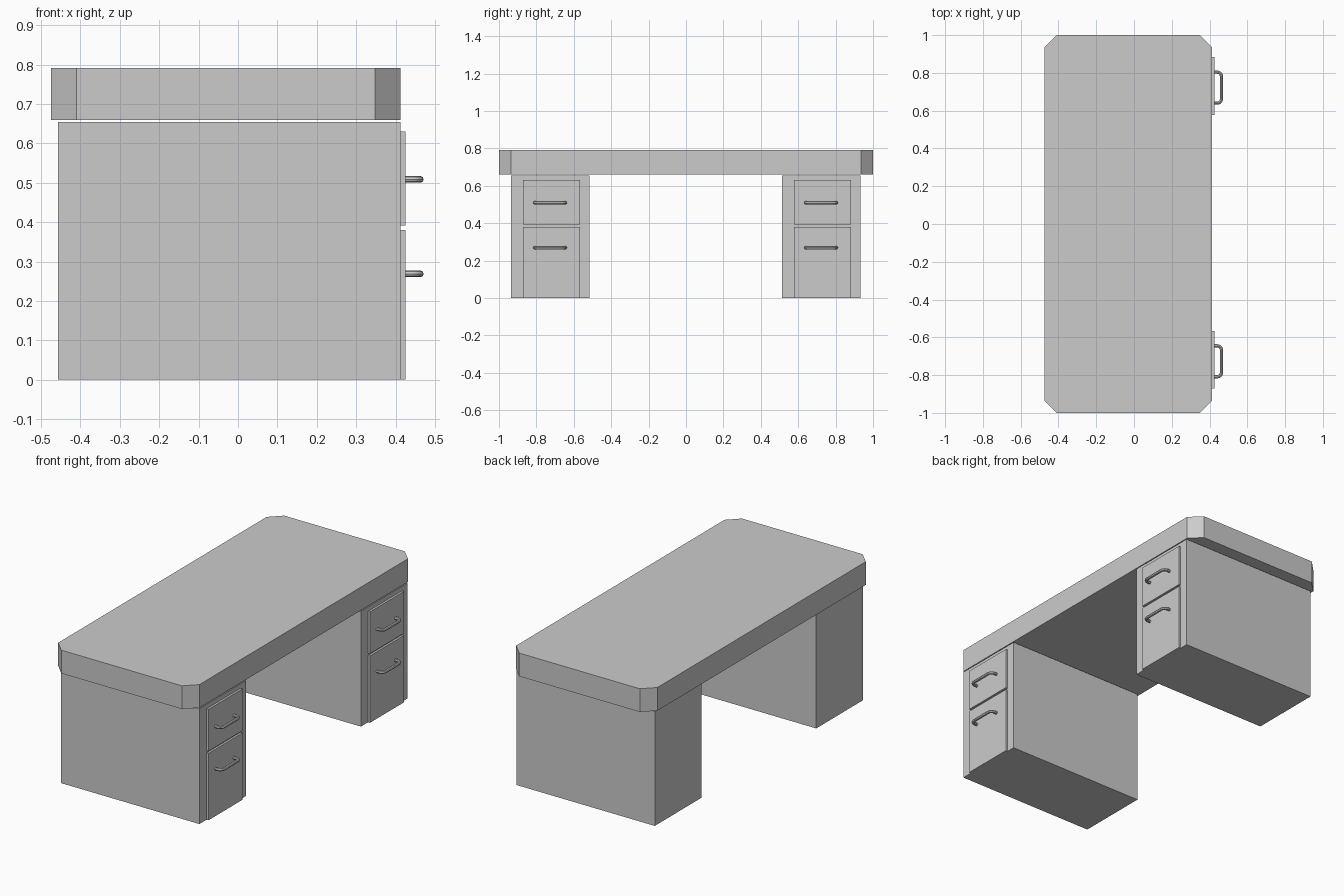
import bpy, bmesh, math

if "Cube" in bpy.data.objects:
    bpy.data.objects.remove(bpy.data.objects["Cube"])


def prism(name, outline, z0, z1):
    """Extrude an xy outline from z0 to z1."""
    bm = bmesh.new()
    face = bm.faces.new([bm.verts.new((x, y, z0)) for x, y in outline])
    top = bmesh.ops.extrude_face_region(bm, geom=[face])["geom"]
    verts = [v for v in top if isinstance(v, bmesh.types.BMVert)]
    bmesh.ops.translate(bm, verts=verts, vec=(0, 0, z1 - z0))
    bmesh.ops.recalc_face_normals(bm, faces=bm.faces)
    mesh = bpy.data.meshes.new(name)
    bm.to_mesh(mesh)
    bm.free()
    ob = bpy.data.objects.new(name, mesh)
    bpy.context.collection.objects.link(ob)
    return ob


def box(name, x0, x1, y0, y1, z0, z1):
    return prism(name, [(x0, y0), (x1, y0), (x1, y1), (x0, y1)], z0, z1)


def handle(name, y, z):
    """Bow handle: a bar swept along a U path with rounded corners."""
    x0, x1, h, r = 0.42, 0.463, 0.082, 0.022
    half = [(x1 - r + r * math.sin(a), h - r + r * math.cos(a))
            for a in (math.radians(22.5 * i) for i in range(5))]
    half = [(x0, h)] + half
    path = half + [(px, -py) for px, py in reversed(half)]
    cu = bpy.data.curves.new(name, "CURVE")
    cu.dimensions = "3D"
    cu.bevel_depth = 0.0085
    cu.bevel_resolution = 2
    cu.use_fill_caps = True
    sp = cu.splines.new("POLY")
    sp.points.add(len(path) - 1)
    for p, (px, py) in zip(sp.points, path):
        p.co = (px, y + py, z, 1)
    ob = bpy.data.objects.new(name, cu)
    bpy.context.collection.objects.link(ob)
    bpy.ops.object.select_all(action="DESELECT")
    ob.select_set(True)
    bpy.context.view_layer.objects.active = ob
    bpy.ops.object.convert(target="MESH")
    bpy.ops.object.shade_smooth_by_angle(angle=math.radians(40))


# desktop with chamfered corners
L, R, c = -0.475, 0.413, 0.065
prism("desktop", [(L + c, -1), (R - c, -1), (R, -1 + c), (R, 1 - c),
                  (R - c, 1), (L + c, 1), (L, 1 - c), (L, -1 + c)], 0.66, 0.792)

# two identical drawer pedestals
for side, y in (("near", -0.726), ("far", 0.723)):
    box(f"{side}_pedestal", -0.457, 0.413, y - 0.21, y + 0.21, 0, 0.655)
    for level, z0, z1, hz in (("lower", 0, 0.38, 0.269), ("upper", 0.392, 0.63, 0.509)):
        box(f"{side}_{level}_drawer_front", 0.41, 0.425, y - 0.146, y + 0.16, z0, z1)
        handle(f"{side}_{level}_handle", y - 0.001, hz)
